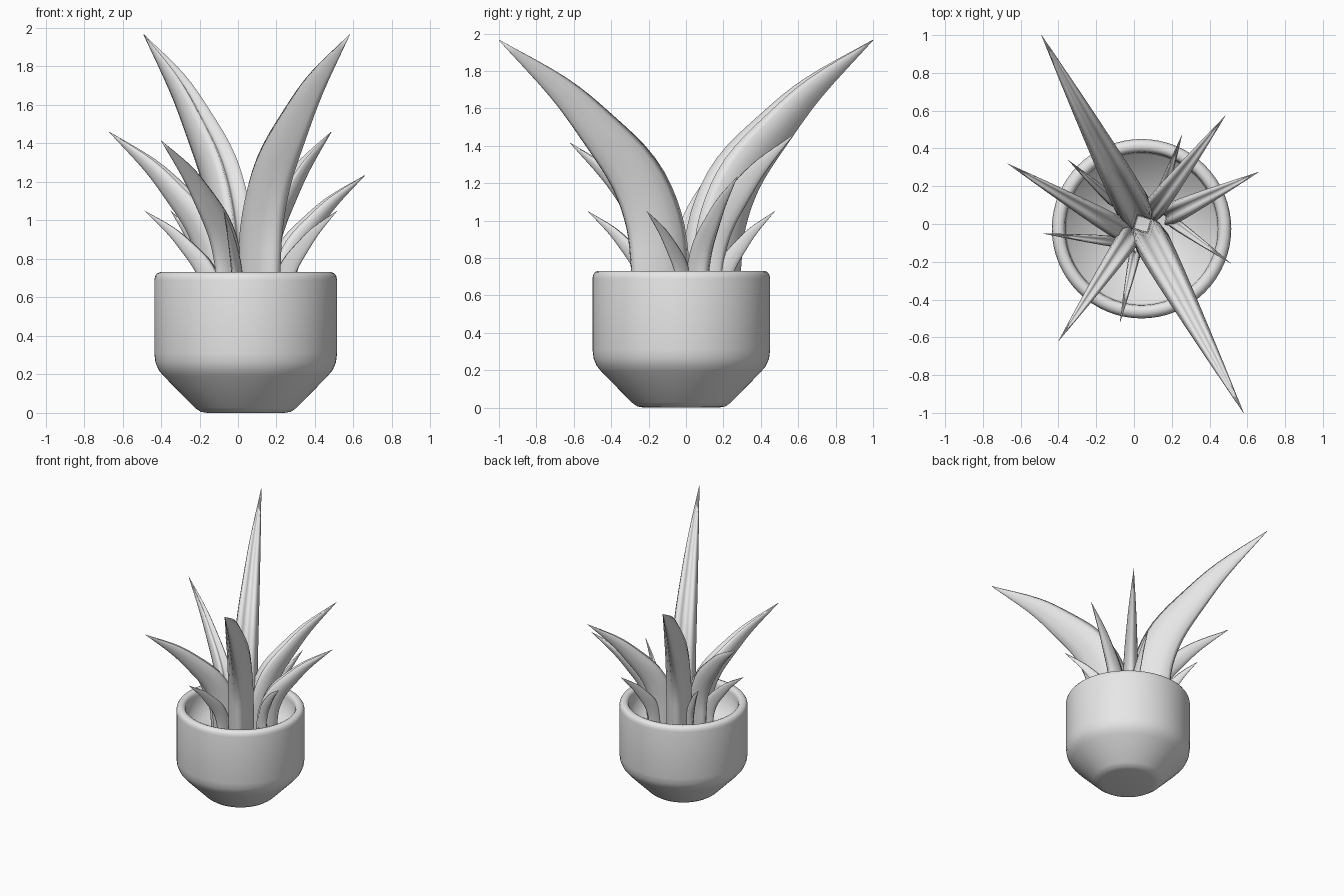
import bpy
import bmesh
from math import cos, sin, pi
from mathutils import Vector

if "Cube" in bpy.data.objects:
    bpy.data.objects.remove(bpy.data.objects["Cube"], do_unlink=True)

grey = bpy.data.materials.new("plain_grey")
grey.use_nodes = True
grey.diffuse_color = (0.8, 0.8, 0.8, 1)
grey.node_tree.nodes["Principled BSDF"].inputs["Base Color"].default_value = (0.8, 0.8, 0.8, 1)


def loft(name, rings):
    """Skin a list of equal closed rings, cap both ends and shade smooth."""
    bm = bmesh.new()
    rows = [[bm.verts.new(p) for p in ring] for ring in rings]
    n = len(rows[0])
    for low, high in zip(rows, rows[1:]):
        for i in range(n):
            j = (i + 1) % n
            bm.faces.new((low[i], low[j], high[j], high[i]))
    bm.faces.new(rows[0][::-1])
    bm.faces.new(rows[-1])
    bmesh.ops.recalc_face_normals(bm, faces=bm.faces)
    for face in bm.faces:
        face.smooth = True
    mesh = bpy.data.meshes.new(name)
    bm.to_mesh(mesh)
    bm.free()
    mesh.materials.append(grey)
    obj = bpy.data.objects.new(name, mesh)
    bpy.context.collection.objects.link(obj)
    return obj


def smooth_path(points, steps):
    """Catmull-Rom curve through the points."""
    pts = [Vector(p) for p in points]
    pts = [2 * pts[0] - pts[1]] + pts + [2 * pts[-1] - pts[-2]]
    out = []
    for a, b, c, d in zip(pts, pts[1:], pts[2:], pts[3:]):
        for k in range(steps):
            t = k / steps
            out.append(0.5 * (2 * b + (c - a) * t + (2 * a - 5 * b + 4 * c - d) * t * t
                              + (3 * b - a - 3 * c + d) * t ** 3))
    return out + [pts[-2]]


# Pot: outer wall, rounded rim, inner wall and floor in one lathe profile
POT_PROFILE = [(.20, 0), (.235, .006), (.265, .027), (.425, .19), (.452, .222),
               (.469, .262), (.475, .31), (.475, .69), (.471, .71), (.461, .725),
               (.445, .731), (.43, .731), (.416, .725), (.408, .712), (.404, .69), (.395, .48)]
SIDES = 64
loft("pot", [[(.04 + r * cos(2 * pi * i / SIDES), -.025 + r * sin(2 * pi * i / SIDES), z)
              for i in range(SIDES)] for r, z in POT_PROFILE])

# Leaf: arching path (outward, upward, thickness) and a grooved, keeled half section
LEAF_PATH = smooth_path([(0, 0, .98), (.02, .19, 1), (.06, .363, .97), (.18, .528, .88),
                         (.41, .693, .66), (.64, .832, .42), (1, 1, .012)], 4)
HALF = [(.15, .47), (.33, .27), (.46, .05), (.5, -.15), (.44, -.36), (.3, -.5), (.14, -.4)]
SECTION = [(0, .5)] + HALF + [(0, -.32)] + [(-u, v) for u, v in reversed(HALF)]
BASE_Z = .45


def leaf(name, base, tip, width, depth):
    start = Vector((*base, BASE_Z))
    span = Vector(tip) - start
    out = Vector((span.x, span.y, 0))
    side = out.normalized().cross(Vector((0, 0, 1)))
    centres = [start + out * p.x + Vector((0, 0, span.z * p.y)) for p in LEAF_PATH]
    rings = []
    for i, centre in enumerate(centres):
        ahead = centres[min(i + 1, len(centres) - 1)]
        tangent = (ahead - centres[max(i - 1, 0)]).normalized()
        outward = tangent.cross(side).normalized()
        if outward.dot(out) < 0:
            outward = -outward
        size = LEAF_PATH[i].z
        rings.append([centre + side * (u * width * size) + outward * (v * depth * size)
                      for u, v in SECTION])
    loft(name, rings)


# Two tall leaves
leaf("tall_leaf_front", (.115, -.13), (.58, -1, 1.965), .19, .32)
leaf("tall_leaf_back", (-.025, .13), (-.49, 1, 1.965), .19, .32)

# Medium leaves
MEDIUM = [((-.10, -.01), (-.67, .32, 1.46)), ((.12, .10), (.485, .575, 1.46)),
          ((-.04, -.09), (-.40, -.62, 1.415)), ((.21, .06), (.66, .275, 1.235))]
for i, (base, tip) in enumerate(MEDIUM):
    leaf(f"medium_leaf_{i + 1}", base, tip, .12, .19 if tip[2] > 1.3 else .15)

# Small leaves
SMALL = [((-.12, -.09), (-.485, -.05)), ((.22, .0), (.515, -.21)), ((.15, .17), (.255, .475)),
         ((0, -.18), (-.075, -.525)), ((-.13, .14), (-.35, .34))]
for i, (base, tip) in enumerate(SMALL):
    leaf(f"small_leaf_{i + 1}", base, (*tip, 1.05), .06, .11)
